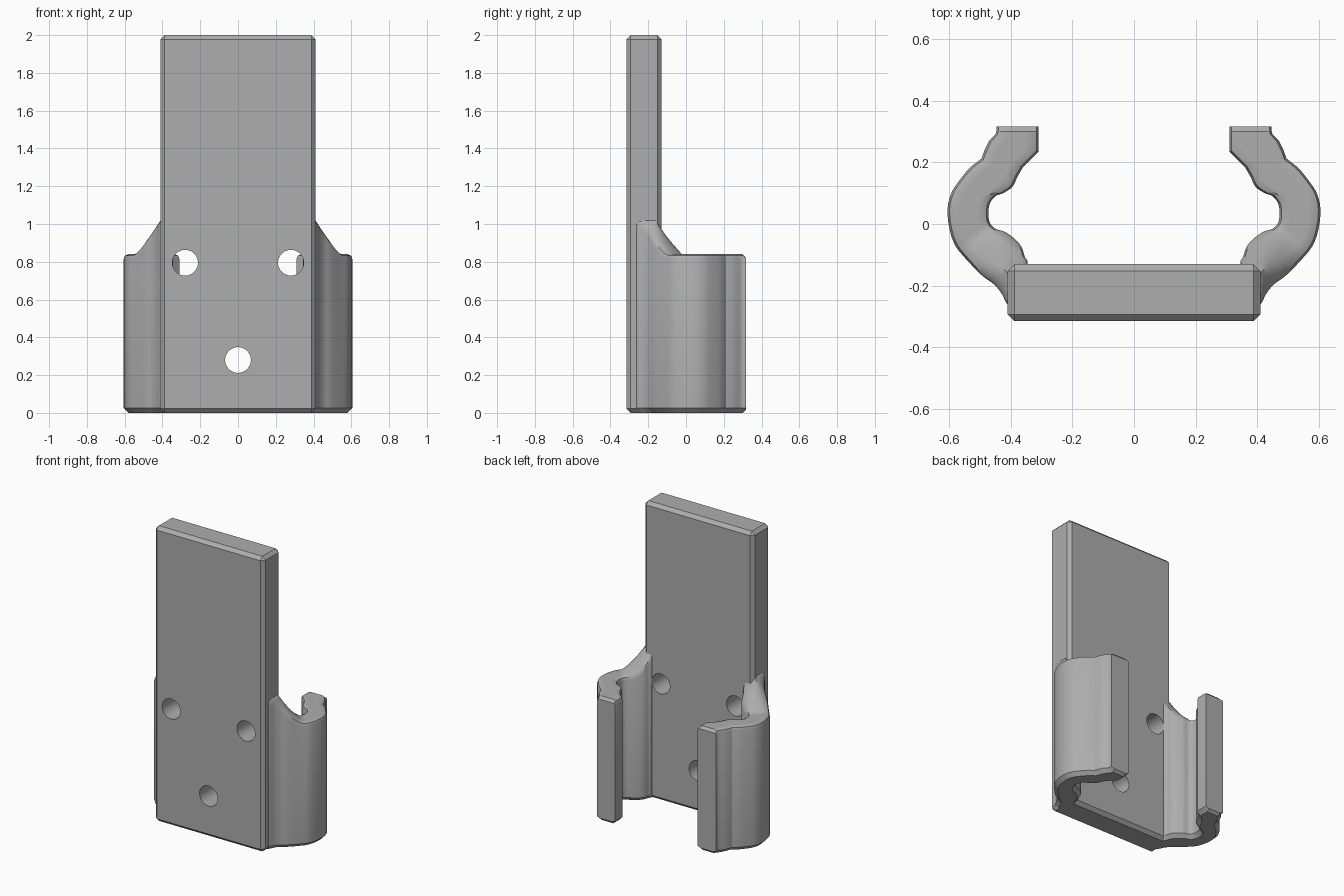
import bpy, bmesh
from math import hypot, pi
from mathutils import Vector

if "Cube" in bpy.data.objects:
    bpy.data.objects.remove(bpy.data.objects["Cube"], do_unlink=True)

grey = bpy.data.materials.new("plain grey")
grey.use_nodes = True
COLOUR = (0.42, 0.42, 0.42, 1)
grey.diffuse_color = COLOUR
grey.node_tree.nodes["Principled BSDF"].inputs["Base Color"].default_value = COLOUR


def make_object(name, bm):
    bmesh.ops.recalc_face_normals(bm, faces=bm.faces)
    mesh = bpy.data.meshes.new(name)
    bm.to_mesh(mesh)
    bm.free()
    mesh.materials.append(grey)
    obj = bpy.data.objects.new(name, mesh)
    bpy.context.collection.objects.link(obj)
    return obj


def apply_modifiers(obj):
    bpy.context.view_layer.objects.active = obj
    for o in bpy.context.selected_objects:
        o.select_set(False)
    obj.select_set(True)
    for mod in list(obj.modifiers):
        bpy.ops.object.modifier_apply(modifier=mod.name)


# Chamfered back plate
X, FRONT, BACK = 0.41, -0.315, -0.13
bm = bmesh.new()
bmesh.ops.create_cube(bm, size=1)
bmesh.ops.scale(bm, vec=(2 * X, BACK - FRONT, 2), verts=bm.verts)
bmesh.ops.translate(bm, vec=(0, (FRONT + BACK) / 2, 1), verts=bm.verts)
bmesh.ops.bevel(bm, geom=bm.edges[:], offset=0.022, segments=1, affect='EDGES')
plate = make_object("back_plate", bm)

# Three screw holes
bm = bmesh.new()
for x, z in ((-0.28, 0.795), (0.28, 0.795), (0, 0.28)):
    new = bmesh.ops.create_cone(bm, cap_ends=True, segments=48, radius1=0.068,
                                radius2=0.068, depth=1)["verts"]
    for v in new:
        v.co = Vector((v.co.x + x, v.co.z, v.co.y + z))
cutter = make_object("hole_cutter", bm)
cut = plate.modifiers.new("holes", 'BOOLEAN')
cut.operation, cut.object, cut.solver = 'DIFFERENCE', cutter, 'EXACT'
apply_modifiers(plate)
bpy.data.objects.remove(cutter, do_unlink=True)

# Clip arm: (outer x, outer y, inner x, inner y) from the plate to the tip
CURVED = [
    (.40, -.27, .36, -.2), (.415, -.255, .345, -.13), (.43, -.225, .355, -.105),
    (.455, -.195, .365, -.075), (.49, -.17, .385, -.05), (.535, -.125, .42, -.025),
    (.58, -.07, .45, -.015), (.6, -.01, .47, .01), (.605, .05, .47, .06),
    (.595, .095, .45, .09), (.575, .13, .425, .1), (.535, .18, .395, .12),
    (.495, .212, .38, .15)]
STRAIGHT = [(.485, .24, .36, .185), (.47, .27, .31, .235), (.45, .29, .31, .27),
            (.447, .3, .31, .3), (.447, .317, .31, .317)]


def smooth_path(points, steps):
    """Catmull-Rom interpolation through the stations."""
    p = [Vector(q) for q in points]
    out = []
    for i in range(len(p) - 1):
        a, b, c, d = p[max(i - 1, 0)], p[i], p[i + 1], p[min(i + 2, len(p) - 1)]
        for k in range(steps):
            t = k / steps
            out.append(b + (c - a) * (t / 2) + (2 * a - 5 * b + 4 * c - d) * (t * t / 2)
                       + (3 * b - a - 3 * c + d) * (t ** 3 / 2))
    return out + [p[-1]]


def arm_top(x, y):
    """Height of the arm, flaring up where it joins the plate."""
    d = hypot(max(0, x - X), max(0, y + 0.16))
    return 0.84 + 0.18 * max(0, 1 - d / 0.16) ** 1.45


def cross_section(station, shrink):
    outer, inner = Vector(station[:2]), Vector(station[2:])
    width = (inner - outer).length
    c, r = 0.025, 0.007
    upper = [(0, c), (r, r), (c, 0)]
    upper += [(c + (width - 2 * c) * k / 6, 0) for k in range(1, 6)]
    upper += [(width - c, 0), (width - r, r), (width, c)]
    ring = []
    for u, drop in upper:
        p = outer.lerp(inner, u / width)
        ring.append((p.x, p.y, arm_top(p.x, p.y) - max(drop, shrink)))
    for u, z in ((width, c), (width - c, 0), (c, 0), (0, c)):
        p = outer.lerp(inner, u / width)
        ring.append((p.x, p.y, max(z, shrink)))
    return ring


bm = bmesh.new()
stations = smooth_path(CURVED, 4) + [Vector(s) for s in STRAIGHT]
rings = []
for i, s in enumerate(stations):
    shrink = 0.017 if i == len(stations) - 1 else 0
    rings.append([bm.verts.new(co) for co in cross_section(s, shrink)])
for a, b in zip(rings, rings[1:]):
    for j in range(len(a)):
        k = (j + 1) % len(a)
        bm.faces.new((a[j], a[k], b[k], b[j]))
bm.faces.new(rings[0])
bm.faces.new(rings[-1])
arms = make_object("clip_arms", bm)
arms.modifiers.new("mirror", 'MIRROR').use_axis[0] = True
apply_modifiers(arms)

# Smooth curves, crisp chamfers
for obj in (plate, arms):
    for o in bpy.context.selected_objects:
        o.select_set(False)
    obj.select_set(True)
    bpy.context.view_layer.objects.active = obj
    bpy.ops.object.shade_smooth_by_angle(angle=pi / 6)
